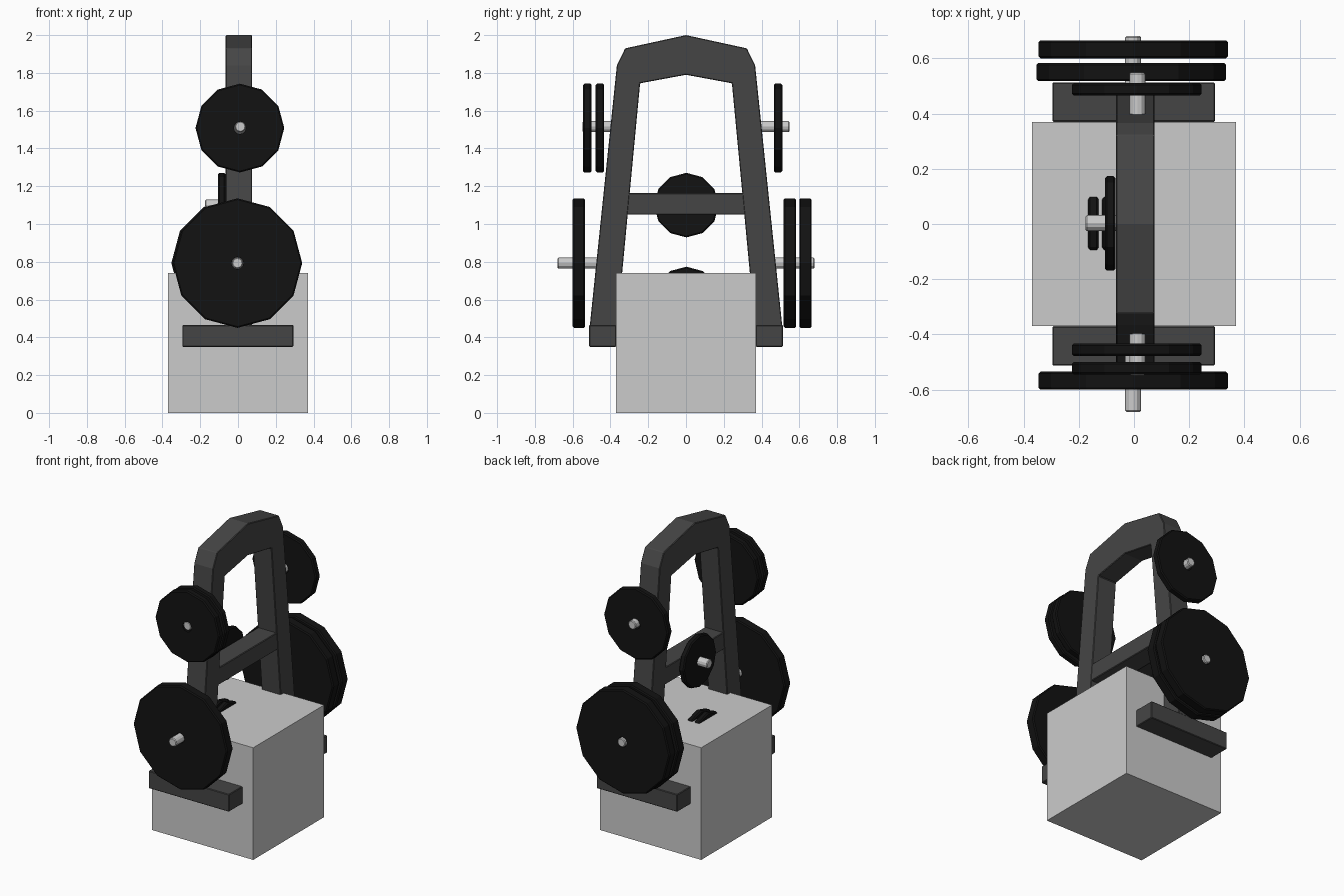
import bpy, bmesh, math

if "Cube" in bpy.data.objects:
    bpy.data.objects.remove(bpy.data.objects["Cube"])


def material(name, v):
    m = bpy.data.materials.new(name)
    m.diffuse_color = (v, v, v, 1)
    m.use_nodes = True
    m.node_tree.nodes["Principled BSDF"].inputs["Base Color"].default_value = m.diffuse_color
    return m


FRAME = material("dark_steel", 0.06)
RUBBER = material("black_rubber", 0.006)


def finish(bm, name, mat=None, bevel=0):
    bmesh.ops.recalc_face_normals(bm, faces=bm.faces)
    me = bpy.data.meshes.new(name)
    bm.to_mesh(me)
    bm.free()
    ob = bpy.data.objects.new(name, me)
    bpy.context.collection.objects.link(ob)
    if mat:
        me.materials.append(mat)
    if bevel:
        mod = ob.modifiers.new("bevel", 'BEVEL')
        mod.width, mod.segments = bevel, 1
    return ob


def box(name, x, y, z, mat=None, bevel=0):
    bm = bmesh.new()
    bmesh.ops.create_cube(bm, size=1)
    for v in bm.verts:
        for i, (a, b) in enumerate((x, y, z)):
            v.co[i] = a if v.co[i] < 0 else b
    return finish(bm, name, mat, bevel)


def lathe(name, axis, centre, profile, mat=None, closed=False, seg=12):
    """Spin (radius, position) points round the x or y axis; centre is (other, z)."""
    bm = bmesh.new()
    rings = []
    for r, p in profile:
        ring = []
        for i in range(seg):
            a = 2 * math.pi * i / seg
            u, z = centre[0] + r * math.cos(a), centre[1] + r * math.sin(a)
            ring.append(bm.verts.new((p, u, z) if axis == 'x' else (u, p, z)))
        rings.append(ring)
    pairs = list(zip(rings, rings[1:]))
    if closed:
        pairs.append((rings[-1], rings[0]))
    else:
        bm.faces.new(rings[0])
        bm.faces.new(rings[-1])
    for a, b in pairs:
        for i in range(seg):
            j = (i + 1) % seg
            bm.faces.new((a[i], a[j], b[j], b[i]))
    return finish(bm, name, mat)


def plate(name, axis, centre, r, a, b):
    c, h = 0.007, 0.032
    lathe(name, axis, centre, [(h, a), (r - c, a), (r, a + c), (r, b - c), (r - c, b), (h, b)],
          RUBBER, closed=True)


def peg(name, axis, centre, a, b):
    r, c = 0.029, 0.005
    lathe(name, axis, centre, [(r - c, a), (r, a + c), (r, b - c), (r - c, b)])


# Base block
box("base_block", (-0.37, 0.37), (-0.37, 0.37), (0, 0.74))

# A-shaped upright with peaked top
half = [(0.51, 0.455), (0.366, 1.84), (0.322, 1.93)]
inner = [(0.243, 1.745), (0.365, 0.455)]
outline = (half + [(0, 2.0)] + [(-y, z) for y, z in reversed(half)]
           + [(-y, z) for y, z in reversed(inner)] + [(0, 1.79)] + inner)
bm = bmesh.new()
face = bm.faces.new([bm.verts.new((-0.065, y, z)) for y, z in outline])
ext = bmesh.ops.extrude_face_region(bm, geom=[face])
bmesh.ops.translate(bm, vec=(0.14, 0, 0),
                    verts=[g for g in ext["geom"] if isinstance(g, bmesh.types.BMVert)])
finish(bm, "upright_frame", FRAME, 0.004)

# Cross bars, the lower one inside the block
box("cross_bar", (-0.063, 0.073), (-0.32, 0.32), (1.05, 1.163), FRAME, 0.004)
box("lower_cross_bar", (-0.063, 0.073), (-0.36, 0.36), (0.55, 0.66), FRAME, 0.004)

# Feet and the pegs on both sides
for s, side in ((-1, "front"), (1, "back")):
    box(side + "_foot", (-0.295, 0.293), tuple(sorted((s * 0.37, s * 0.513))),
        (0.35, 0.465), FRAME, 0.004)
    peg(side + "_lower_peg", 'y', (-0.003, 0.793), *sorted((s * 0.42, s * 0.68)))
    peg(side + "_upper_peg", 'y', (0.012, 1.515), *sorted((s * 0.36, s * 0.548)))

# Large plates
for i, (x, a, b) in enumerate(((-0.003, -0.6, -0.535), (-0.01, 0.517, 0.583), (-0.003, 0.6, 0.665))):
    plate(f"large_plate_{i}", 'y', (x, 0.793), 0.343, a, b)

# Medium plates
for i, (a, b) in enumerate(((-0.545, -0.5), (-0.478, -0.433), (0.465, 0.51))):
    plate(f"medium_plate_{i}", 'y', (0.01, 1.508), 0.235, a, b)

# Small plates and pegs facing sideways from the cross bars
peg("side_peg", 'x', (0.003, 1.1), -0.175, -0.03)
plate("small_plate_0", 'x', (0.002, 1.1), 0.171, -0.105, -0.067)
peg("lower_side_peg", 'x', (0.003, 0.605), -0.175, -0.03)
plate("small_plate_1", 'x', (0.002, 0.603), 0.171, -0.166, -0.128)
plate("small_plate_2", 'x', (0.002, 0.603), 0.171, -0.115, -0.077)
